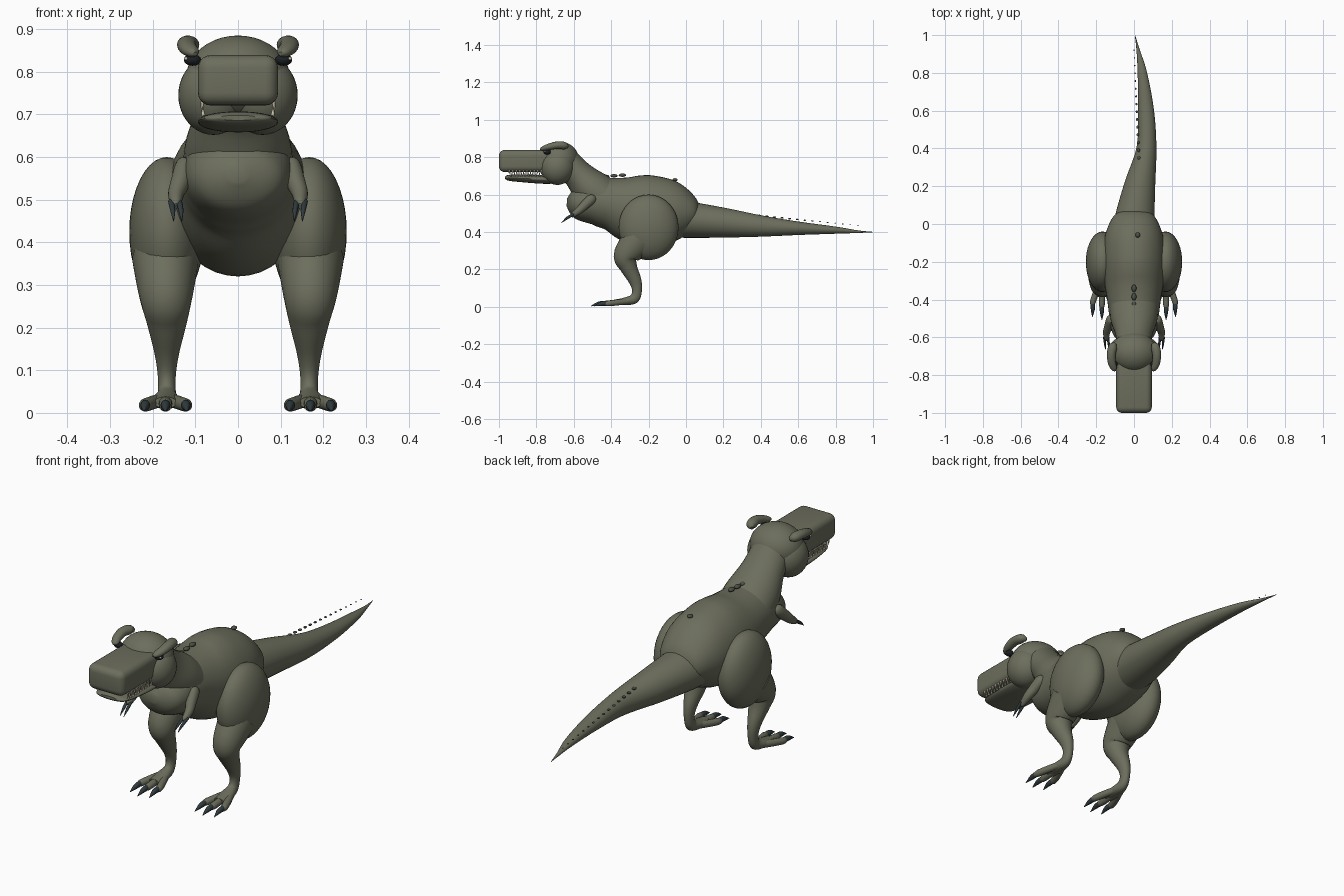
import bpy, bmesh, math
from mathutils import Vector, Matrix

cube = bpy.data.objects.get("Cube")
if cube:
    bpy.data.objects.remove(cube, do_unlink=True)

made = []


def material(name, rgb):
    mat = bpy.data.materials.new(name)
    mat.use_nodes = True
    color = (*rgb, 1)
    mat.diffuse_color = color
    mat.node_tree.nodes["Principled BSDF"].inputs["Base Color"].default_value = color
    return mat


hide = material("olive_hide", (0.15, 0.155, 0.108))
bump_mat = material("dark_scale", (0.07, 0.08, 0.06))
claw_mat = material("slate_claw", (0.03, 0.045, 0.05))
eye_mat = material("dark_eye", (0.012, 0.015, 0.018))
ivory = material("ivory", (0.6, 0.55, 0.42))


def add_object(name, bm, mat):
    bmesh.ops.recalc_face_normals(bm, faces=bm.faces)
    mesh = bpy.data.meshes.new(name)
    bm.to_mesh(mesh)
    bm.free()
    mesh.materials.append(mat)
    obj = bpy.data.objects.new(name, mesh)
    bpy.context.collection.objects.link(obj)
    made.append(obj)
    return obj


def ellipsoid(name, center, radii, mat=hide, segments=40):
    bm = bmesh.new()
    place = Matrix.Translation(center) @ Matrix.Diagonal((*radii, 1))
    bmesh.ops.create_uvsphere(bm, u_segments=segments, v_segments=segments // 2,
                              radius=1, matrix=place)
    return add_object(name, bm, mat)


def smooth_value(a, b, c, d, t):
    return 0.5 * (2 * b + (c - a) * t + (2 * a - 5 * b + 4 * c - d) * t * t
                  + (3 * b - a - 3 * c + d) * t ** 3)


def loft(name, stations, mat=hide, side=1, sides=28, steps=5):
    """Skin oval sections; each station is x, y, z, half width, half depth."""
    last = len(stations) - 1
    path = []
    for i in range(last):
        four = [stations[min(max(i + k, 0), last)] for k in (-1, 0, 1, 2)]
        for step in range(steps):
            path.append([smooth_value(*v, step / steps) for v in zip(*four)])
    path.append(list(stations[last]))
    points = [Vector((side * p[0], p[1], p[2])) for p in path]
    bm = bmesh.new()
    rings = []
    for i, p in enumerate(path):
        tangent = (points[min(i + 1, len(path) - 1)] - points[max(i - 1, 0)]).normalized()
        across = Vector((1, 0, 0))
        across = (across - tangent * across.dot(tangent)).normalized()
        up = tangent.cross(across)
        ring = []
        for k in range(sides):
            a = math.tau * k / sides
            ring.append(bm.verts.new(points[i] + across * math.cos(a) * max(p[3], 0.0006)
                                     + up * math.sin(a) * max(p[4], 0.0006)))
        rings.append(ring)
    for r, q in zip(rings, rings[1:]):
        for k in range(sides):
            n = (k + 1) % sides
            bm.faces.new((r[k], r[n], q[n], q[k]))
    bm.faces.new(rings[0])
    bm.faces.new(rings[-1])
    return add_object(name, bm, mat)


def rounded_box(name, center, size, bevel):
    bm = bmesh.new()
    bmesh.ops.create_cube(bm, size=1, matrix=Matrix.Translation(center)
                          @ Matrix.Diagonal((*size, 1)))
    bmesh.ops.bevel(bm, geom=bm.edges[:], offset=bevel, segments=5,
                    profile=0.5, affect='EDGES')
    return add_object(name, bm, hide)


# Torso, neck and sideways curving tail
loft("torso", [
    (0, .08, .50, .03, .03), (0, .05, .50, .10, .08), (0, -.02, .505, .14, .14),
    (0, -.1, .51, .16, .176), (0, -.2, .512, .166, .192), (0, -.3, .525, .158, .178),
    (0, -.4, .55, .142, .142), (0, -.48, .56, .132, .128), (0, -.56, .555, .12, .098),
    (0, -.61, .558, .09, .066), (0, -.637, .56, .02, .02)], sides=40)
loft("neck", [
    (0, -.44, .58, .13, .11), (0, -.51, .635, .122, .105), (0, -.58, .71, .098, .08),
    (0, -.65, .78, .09, .08)], sides=36)
loft("tail", [
    (0, -.1, .475, .11, .1), (0, 0, .467, .108, .098), (.03, .2, .45, .083, .08),
    (.066, .4, .432, .053, .057), (.064, .6, .42, .042, .036),
    (.044, .8, .41, .025, .019), (.022, .92, .402, .009, .007),
    (.005, 1, .4, .001, .001)], sides=36)

# Head
ellipsoid("skull", (0, -.68, .785), (.122, .108, .1))
rounded_box("snout", (0, -.85, .78), (.188, .3, .118), .03)
loft("lower_jaw", [
    (0, -.967, .692, .045, .006), (0, -.945, .69, .08, .016), (0, -.86, .686, .092, .021),
    (0, -.76, .682, .094, .024), (0, -.68, .685, .09, .025)])

for side, word in ((1, "left"), (-1, "right")):
    # Cheek, brow and eye
    ellipsoid(word + "_cheek", (side * .058, -.688, .745), (.082, .09, .093))
    loft(word + "_brow", [
        (.098, -.635, .855, .008, .008), (.112, -.65, .862, .023, .02),
        (.12, -.69, .864, .023, .02), (.117, -.735, .855, .021, .017),
        (.106, -.765, .846, .016, .012), (.1, -.778, .842, .005, .005)], side=side, sides=18)
    ellipsoid(word + "_eye", (side * .107, -.742, .828), (.02, .019, .014), eye_mat, 20)
    ellipsoid(word + "_eye_glint", (side * .122, -.754, .831), (.005, .005, .004), ivory, 12)

    # Interlocking teeth
    for i in range(10):
        y = -.945 + i * .019
        loft(word + "_upper_tooth", [(.083, y, .73, .005, .005), (.086, y, .707, .001, .001)],
             ivory, side, 8, 1)
        loft(word + "_lower_tooth", [(.081, y + .009, .697, .005, .005),
             (.084, y + .009, .722, .001, .001)], ivory, side, 8, 1)

    # Arm with two claws
    loft(word + "_arm", [
        (.118, -.495, .59, .012, .014), (.126, -.505, .578, .021, .026),
        (.134, -.54, .545, .023, .025), (.145, -.572, .515, .019, .02),
        (.146, -.605, .492, .013, .014), (.145, -.615, .485, .006, .007)], side=side, sides=18)
    for x in (.134, .153):
        loft(word + "_finger_claw", [
            (x + .004, -.6, .496, .007, .007), (x, -.635, .475, .006, .007),
            (x - .002, -.665, .45, .001, .001)], claw_mat, side, 12)

    # Thigh, shin and foot
    ellipsoid(word + "_thigh", (side * .167, -.2, .425), (.088, .16, .175))
    loft(word + "_leg", [
        (.17, -.25, .36, .078, .09), (.169, -.32, .275, .063, .068),
        (.167, -.308, .215, .048, .047), (.167, -.272, .14, .029, .034),
        (.167, -.262, .085, .021, .026), (.167, -.278, .043, .022, .026),
        (.169, -.33, .029, .032, .02), (.17, -.385, .024, .026, .014)], side=side)

    # Three toes with curved claws
    for spread, reach in ((-.048, -.425), (0, -.44), (.048, -.425)):
        x = .17 + spread
        loft(word + "_toe", [
            (.17 + spread * .25, -.31, .03, .014, .016), (.17 + spread * .7, -.37, .023, .016, .016),
            (x, reach + .01, .018, .015, .015), (x, reach - .008, .016, .008, .009)],
            side=side, sides=14)
        loft(word + "_toe_claw", [
            (x, reach + .012, .018, .011, .012), (x, reach - .025, .017, .011, .012),
            (x + spread * .06, reach - .068, .004, .001, .001)], claw_mat, side, 12)

# Scales along the spine and above the tail
for i in range(3):
    ellipsoid("back_scale", (0, -.43 + i * .045, .698 + i * .003), (.013, .02, .009), bump_mat, 12)
ellipsoid("hip_scale", (.02, -.058, .68), (.013, .014, .008), bump_mat, 12)
count = 15
for i in range(count):
    t = i / (count - 1)
    size = .009 - .006 * t
    ellipsoid("tail_scale", (.026 * (1 - t), .35 + .57 * t, .492 - .057 * t),
              (size, size * 1.2, size * .6), bump_mat, 10)

# Smooth shading with sharp edges kept
bpy.ops.object.select_all(action='DESELECT')
for obj in made:
    obj.select_set(True)
bpy.context.view_layer.objects.active = made[0]
bpy.ops.object.shade_smooth_by_angle(angle=math.radians(50))
